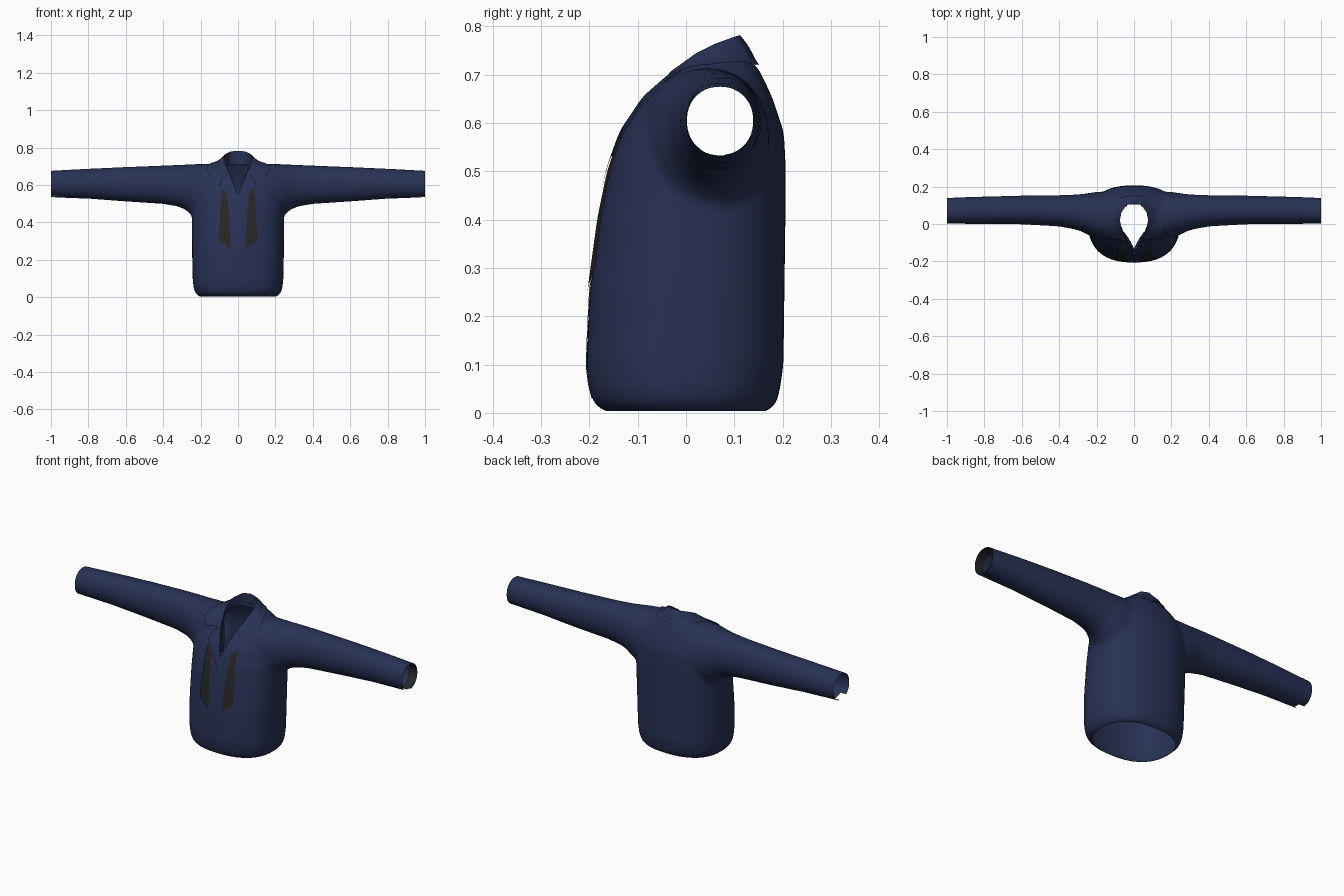
import bpy, bmesh, math
from mathutils import Vector
from mathutils.bvhtree import BVHTree

if "Cube" in bpy.data.objects:
    bpy.data.objects.remove(bpy.data.objects["Cube"])


def material(name, rgb):
    m = bpy.data.materials.new(name)
    m.diffuse_color = (*rgb, 1)
    m.use_nodes = True
    m.node_tree.nodes["Principled BSDF"].inputs["Base Color"].default_value = m.diffuse_color
    return m


NAVY = material("navy cloth", (0.021, 0.031, 0.090))
DARK = material("charcoal cloth", (0.020, 0.020, 0.021))


def add_object(name, bm, mat, mirror=False):
    me = bpy.data.meshes.new(name)
    bm.to_mesh(me)
    ob = bpy.data.objects.new(name, me)
    bpy.context.collection.objects.link(ob)
    me.materials.append(mat)
    if mirror:
        ob.modifiers.new("mirror", "MIRROR").use_clip = True
    bpy.ops.object.select_all(action='DESELECT')
    bpy.context.view_layer.objects.active = ob
    ob.select_set(True)
    bpy.ops.object.shade_smooth_by_angle(angle=math.radians(50))
    return ob


def oval(a0, a1, b0, b1, power, n=40):
    """Rounded outline filling the rectangle a0..a1, b0..b1."""
    pts = []
    for i in range(n):
        t = 2 * math.pi * i / n
        c, s = math.cos(t), math.sin(t)
        pts.append(((a0 + a1) / 2 + (a1 - a0) / 2 * math.copysign(abs(c) ** (2 / power), c),
                    (b0 + b1) / 2 + (b1 - b0) / 2 * math.copysign(abs(s) ** (2 / power), s)))
    return pts


def loft(bm, rings, caps=True):
    loops = [[bm.verts.new(p) for p in r] for r in rings]
    n = len(loops[0])
    for a, b in zip(loops, loops[1:]):
        for i in range(n):
            bm.faces.new((a[i], a[(i + 1) % n], b[(i + 1) % n], b[i]))
    if caps:
        bm.faces.new(loops[0][::-1])
        bm.faces.new(loops[-1])


# Solid torso and sleeves, fused into one smooth form
bm = bmesh.new()
torso = [  # z, half width, front y, back y
    (0.0, 0.200, -0.160, 0.160), (0.010, 0.217, -0.180, 0.178), (0.025, 0.230, -0.194, 0.189),
    (0.05, 0.238, -0.201, 0.195), (0.10, 0.243, -0.207, 0.202), (0.25, 0.246, -0.200, 0.204),
    (0.40, 0.247, -0.180, 0.206), (0.50, 0.247, -0.160, 0.207), (0.58, 0.240, -0.132, 0.203),
    (0.65, 0.212, -0.086, 0.180), (0.70, 0.155, -0.032, 0.157), (0.718, 0.12, -0.005, 0.146),
    (0.73, 0.09, 0.02, 0.132)]
loft(bm, [[(x, y, z) for x, y in oval(-w, w, f, b, 2.4)] for z, w, f, b in torso])
sleeve = [  # x, front y, back y, bottom z, top z
    (0.10, -0.10, 0.175, 0.40, 0.715), (0.20, -0.078, 0.172, 0.415, 0.713),
    (0.25, -0.056, 0.164, 0.440, 0.71), (0.28, -0.04, 0.160, 0.467, 0.709),
    (0.32, -0.028, 0.157, 0.484, 0.707), (0.40, -0.013, 0.154, 0.498, 0.704),
    (0.60, -0.002, 0.152, 0.511, 0.696), (0.80, 0.000, 0.147, 0.526, 0.687),
    (1.06, 0.001, 0.138, 0.535, 0.673)]
for side in (1, -1):
    loft(bm, [[(side * x, y, z) for y, z in oval(f, b, lo, hi, 2.1)]
              for x, f, b, lo, hi in sleeve])
bmesh.ops.recalc_face_normals(bm, faces=bm.faces)
body = add_object("jacket_body", bm, NAVY)
remesh = body.modifiers.new("fuse", "REMESH")
remesh.mode = 'VOXEL'
remesh.voxel_size = 0.011
soften = body.modifiers.new("soften", "SMOOTH")
soften.factor = 0.5
soften.iterations = 7
fused = bpy.data.meshes.new_from_object(body.evaluated_get(bpy.context.evaluated_depsgraph_get()))
body.modifiers.clear()
bm = bmesh.new()
bm.from_mesh(fused)
bmesh.ops.recalc_face_normals(bm, faces=bm.faces)
surface = BVHTree.FromBMesh(bm)

# Open the hem and the cuffs
for co, no, cut in (((0, 0, 0.004), (0, 0, -1), True), ((1, 0, 0), (1, 0, 0), True),
                    ((-1, 0, 0), (-1, 0, 0), True), ((0.965, 0, 0), (1, 0, 0), False),
                    ((-0.965, 0, 0), (-1, 0, 0), False)):
    bmesh.ops.bisect_plane(bm, geom=bm.verts[:] + bm.edges[:] + bm.faces[:],
                           plane_co=co, plane_no=no, clear_outer=cut)


def neck_half_width(y):
    if y < -0.14 or y > 0.108:
        return 0
    if y < 0.02:
        return 0.004 + 0.075 * ((y + 0.14) / 0.16) ** 0.8
    return 0.004 + 0.075 * math.sqrt(max(0, 1 - ((y - 0.02) / 0.09) ** 2))


# Teardrop neck opening and small slits under the cuffs
doomed = []
for f in bm.faces:
    c = f.calc_center_median()
    neck = c.z > 0.48 and abs(c.x) < neck_half_width(c.y)
    slit = abs(c.x) > 0.965 and c.z < 0.56 and 0.03 < c.y < 0.085
    if neck or slit:
        doomed.append(f)
bmesh.ops.delete(bm, geom=doomed, context='FACES')
for v in bm.verts:  # even out the neck edge
    if v.is_boundary and v.co.z > 0.48 and abs(v.co.x) < 0.2 and -0.13 < v.co.y < 0.085:
        shift = neck_half_width(v.co.y) - abs(v.co.x)
        v.co.x += math.copysign(max(-0.008, min(0.008, shift)), v.co.x)
bm.to_mesh(body.data)
for p in body.data.polygons:
    p.use_smooth = True
    p.material_index = 0
if not body.data.materials:
    body.data.materials.append(NAVY)


def rest_on_body(p, gap, snap):
    loc, no, _, _ = surface.find_nearest(p)
    return loc + no * gap if snap or (p - loc).dot(no) < gap else p


def strip(name, columns, tucks, gap, bulge):
    """Cloth strip from an inner to an outer edge; tucks turn the inner edge under."""
    bm = bmesh.new()
    grid, steps, rows = [], 4, 6
    for k in range(len(columns) - 1):
        last = k == len(columns) - 2
        for s in range(steps + last):
            t = s / steps
            inner, outer = (Vector(columns[k][i]).lerp(Vector(columns[k + 1][i]), t) for i in (0, 1))
            tuck = Vector(tucks[k]).lerp(Vector(tucks[k + 1]), t)
            col = [inner + Vector((inner.x * 0.1, tuck.x, tuck.y))]
            for r in range(rows + 1):
                u = r / rows
                p = inner.lerp(outer, u) + Vector((0, 0, bulge * math.sin(math.pi * u)))
                p = rest_on_body(p, gap, r == rows)
                if inner.x == 0:
                    p.x = 0
                col.append(p)
            grid.append([bm.verts.new(p) for p in col])
    for a, b in zip(grid, grid[1:]):
        for i in range(len(a) - 1):
            bm.faces.new((a[i], a[i + 1], b[i + 1], b[i]))
    bmesh.ops.remove_doubles(bm, verts=bm.verts, dist=0.0002)
    bmesh.ops.recalc_face_normals(bm, faces=bm.faces)
    return add_object(name, bm, NAVY, mirror=True)


# Folded collar, from the middle of the back to the front points
strip("collar", [
    ((0, 0.112, 0.782), (0, 0.150, 0.718)),
    ((0.040, 0.101, 0.779), (0.060, 0.143, 0.718)),
    ((0.068, 0.060, 0.764), (0.105, 0.100, 0.716)),
    ((0.075, 0.020, 0.744), (0.128, 0.050, 0.713)),
    ((0.066, -0.030, 0.708), (0.155, -0.005, 0.695)),
    ((0.052, -0.065, 0.667), (0.168, -0.045, 0.672)),
    ((0.043, -0.080, 0.645), (0.140, -0.075, 0.640))],
    ((0, -0.075), (0, -0.07), (0, -0.055), (0.005, -0.04), (0.015, -0.025),
     (0.025, -0.012), (0.03, -0.01)), 0.007, 0.006)

# Lapels, from the notch down to the point of the neckline
strip("lapel", [
    ((0.046, -0.075, 0.652), (0.082, -0.085, 0.632)),
    ((0.040, -0.085, 0.638), (0.098, -0.110, 0.595)),
    ((0.025, -0.108, 0.600), (0.055, -0.140, 0.545)),
    ((0, -0.150, 0.530), (0, -0.165, 0.460))],
    ((0.03, -0.01), (0.03, -0.01), (0.03, -0.01), (0.02, -0.01)), 0.007, 0)


def front_panel(name, corners, gap, mat, mirror, nu=6, nv=16):
    """Thin cloth panel laid over the chest, given by four x, z corners."""
    bm = bmesh.new()
    tl, tr, br, bl = (Vector(c) for c in corners)
    grid = []
    for j in range(nv + 1):
        row = []
        for i in range(nu + 1):
            q = tl.lerp(tr, i / nu).lerp(bl.lerp(br, i / nu), j / nv)
            hit = surface.ray_cast(Vector((q.x, -1, q.y)), Vector((0, 1, 0)))[0]
            row.append(bm.verts.new((q.x, (hit.y if hit else -0.15) - gap, q.y)))
        grid.append(row)
    for a, b in zip(grid, grid[1:]):
        for i in range(nu):
            bm.faces.new((a[i], b[i], b[i + 1], a[i + 1]))
    return add_object(name, bm, mat, mirror)


# Dark hanging panels on both sides of the chest, and the closing placket
front_panel("chest_panel", ((0.056, 0.56), (0.090, 0.58), (0.103, 0.305), (0.037, 0.251)),
            0.006, DARK, True)
front_panel("placket", ((0.0, 0.49), (0.036, 0.49), (0.036, 0.03), (0.0, 0.03)),
            0.0015, NAVY, False, nu=3)

# Dark lining band just inside one cuff
bm = bmesh.new()
loft(bm, [[(x, y, z) for y, z in oval(0.007, 0.133, 0.541, 0.668, 2.1)] for x in (0.955, 1.0)],
     caps=False)
add_object("cuff_lining", bm, DARK)
